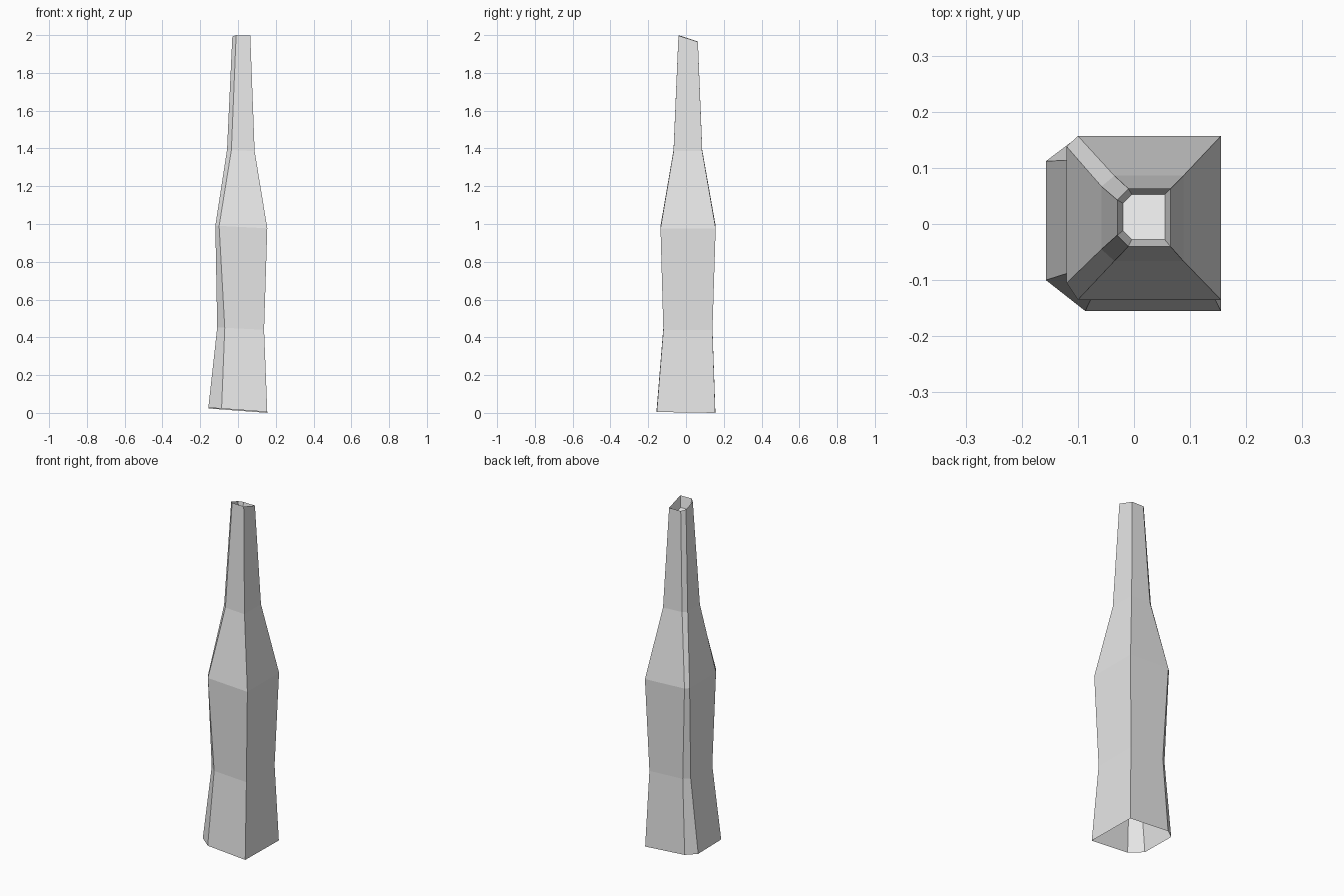
import bpy
import bmesh

cube = bpy.data.objects.get("Cube")
if cube:
    bpy.data.objects.remove(cube, do_unlink=True)

grey = bpy.data.materials.new("plain grey")
grey.use_nodes = True
colour = (0.8, 0.8, 0.8, 1)
grey.diffuse_color = colour
grey.node_tree.nodes["Principled BSDF"].inputs["Base Color"].default_value = colour


def section(bm, x0, x1, y0, y1, front_cut, back_cut, z, slope_x, slope_y):
    """Ring of a box section with its two -x corners cut, on a tilted plane."""
    (fx, fy), (bx, by) = front_cut, back_cut
    outline = [(x1, y0), (x1, y1), (x0 + bx, y1),
               (x0, y1 - by), (x0, y0 + fy), (x0 + fx, y0)]
    return [bm.verts.new((x, y, z + slope_x * x + slope_y * y)) for x, y in outline]


def bridge(bm, low, high):
    n = len(low)
    for i in range(n):
        j = (i + 1) % n
        bm.faces.new((low[i], low[j], high[j], high[i]))


bm = bmesh.new()

# Hollow body, open at the foot
rings = [
    section(bm, -.157, .155, -.155, .155, (.07, .055), (.057, .043), .014, -.075, -.015),
    section(bm, -.11, .138, -.12, .14, (.04, .035), (.033, .026), .447, -.05, 0),
    section(bm, -.12, .155, -.135, .157, (.02, .03), (.02, .019), .985, -.05, 0),
    section(bm, -.058, .088, -.066, .086, (.023, .021), (.023, .019), 1.39, -.05, 0),
    section(bm, -.03, .065, -.04, .063, (.02, .02), (.02, .02), 1.986, -.02, -.33),
]

# Sunken mouth with a floor
rings.append(section(bm, -.02, .055, -.028, .053, (.016, .016), (.016, .016),
                     1.926, -.02, -.33))

for low, high in zip(rings, rings[1:]):
    bridge(bm, low, high)
bm.faces.new(rings[-1])

mesh = bpy.data.meshes.new("tapered_bottle_body")
bm.to_mesh(mesh)
bm.free()
mesh.materials.append(grey)
body = bpy.data.objects.new("tapered_bottle_body", mesh)
bpy.context.collection.objects.link(body)
